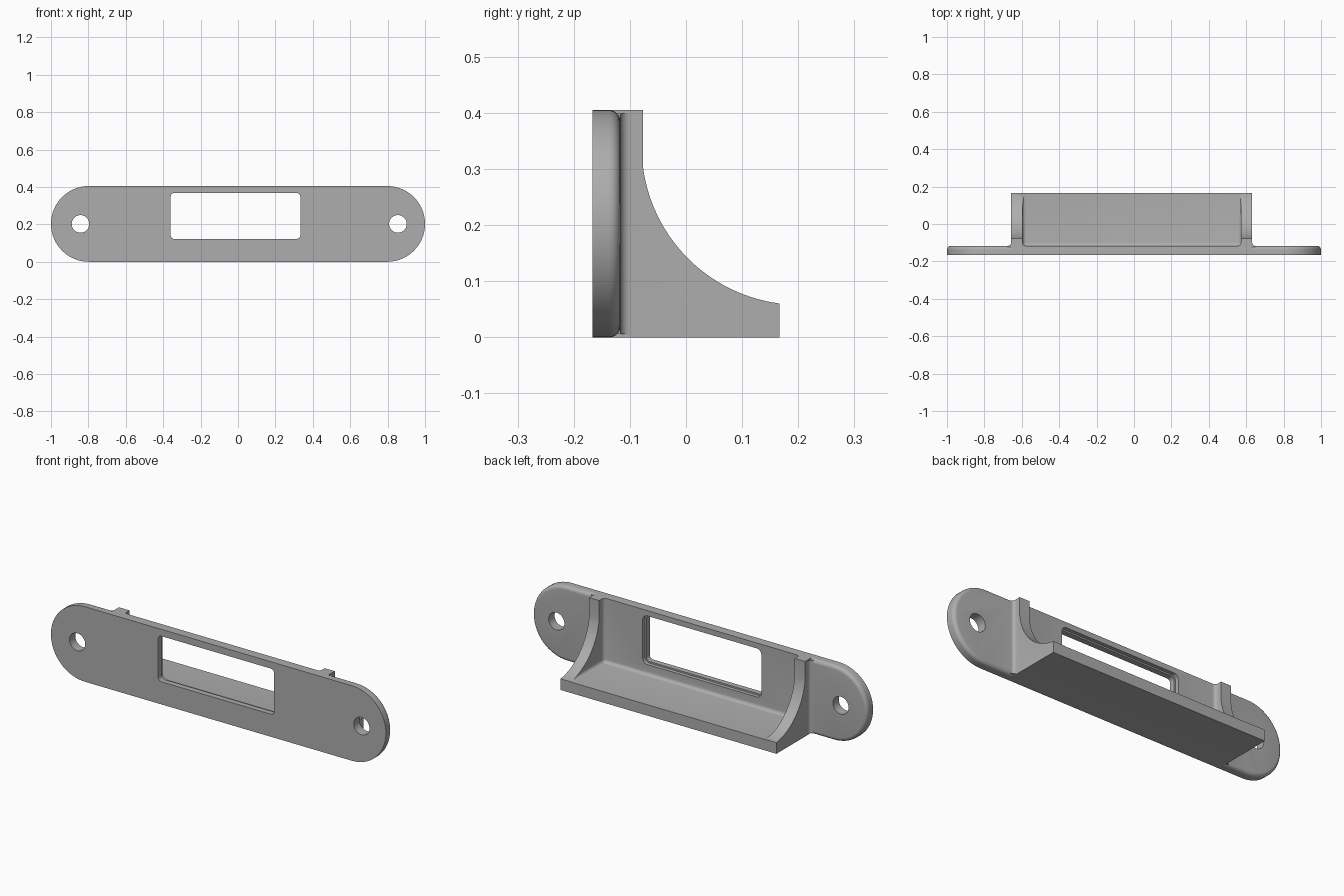
import bpy, bmesh, math

if "Cube" in bpy.data.objects:
    bpy.data.objects.remove(bpy.data.objects["Cube"])

GREY = bpy.data.materials.new("plain grey")
GREY.diffuse_color = (0.42, 0.42, 0.42, 1)
GREY.use_nodes = True
GREY.node_tree.nodes["Principled BSDF"].inputs["Base Color"].default_value = GREY.diffuse_color

H = 0.405                      # plate height
FRONT, BACK = -0.167, -0.117   # plate faces
X0, X1 = -0.657, 0.632         # outer sides of the shelf box


def loft(name, rings):
    """Closed solid skinned through equal-length rings of 3D points."""
    bm = bmesh.new()
    vs = [[bm.verts.new(p) for p in ring] for ring in rings]
    n = len(vs[0])
    for a, b in zip(vs, vs[1:]):
        for i in range(n):
            bm.faces.new((a[i], a[(i + 1) % n], b[(i + 1) % n], b[i]))
    bm.faces.new(vs[0])
    bm.faces.new(vs[-1])
    bmesh.ops.recalc_face_normals(bm, faces=bm.faces)
    me = bpy.data.meshes.new(name)
    bm.to_mesh(me)
    bm.free()
    ob = bpy.data.objects.new(name, me)
    bpy.context.collection.objects.link(ob)
    me.materials.append(GREY)
    return ob


def arc(cx, cy, r, a0, a1, n):
    return [(cx + r * math.cos(math.radians(a0 + (a1 - a0) * i / n)),
             cy + r * math.sin(math.radians(a0 + (a1 - a0) * i / n))) for i in range(n + 1)]


def combine(target, other, op):
    """Boolean the other solid into the target, then remove it."""
    m = target.modifiers.new("combine", 'BOOLEAN')
    m.operation, m.solver, m.object = op, 'EXACT', other
    bpy.context.view_layer.objects.active = target
    bpy.ops.object.modifier_apply(modifier=m.name)
    bpy.data.objects.remove(other, do_unlink=True)


def stadium(y, inset):
    r = H / 2
    pts = arc(1 - r, r, r - inset, -90, 90, 32) + arc(-1 + r, r, r - inset, 90, 270, 32)
    return [(x, y, z) for x, z in pts]


def rounded_window(name, x0, x1, z0, z1, r, y0, y1):
    pts = (arc(x1 - r, z0 + r, r, -90, 0, 6) + arc(x1 - r, z1 - r, r, 0, 90, 6)
           + arc(x0 + r, z1 - r, r, 90, 180, 6) + arc(x0 + r, z0 + r, r, 180, 270, 6))
    return loft(name, [[(x, y, z) for x, z in pts] for y in (y0, y1)])


# mounting plate with a rounded back rim
R = 0.02
rings = [stadium(FRONT, 0)]
for i in range(7):
    a = math.pi / 2 * i / 6
    rings.append(stadium(BACK - R + R * math.sin(a), R - R * math.cos(a)))
plate = loft("strike_plate", rings)

# shelf box: side profile with a concave sweep
cy, cz, cr = 0.203, 0.340, 0.282
a0 = 180 + math.degrees(math.asin((cz - 0.305) / cr))
a1 = 270 - math.degrees(math.asin((cy - 0.167) / cr))
profile = [(-0.15, 0), (0.167, 0)] + arc(cy, cz, cr, a1, a0, 28) + [(-0.077, H), (-0.15, H)]
box = loft("shelf_box", [[(x, y, z) for y, z in profile] for x in (X0, X1)])

# hollow between the side walls, with soft inner corners
cx0, cx1, cz0 = -0.595, 0.572, 0.059
base = [(cx0, BACK), (cx1, BACK), (cx1, 0.4), (cx0, 0.4)]
hollow = loft("hollow_cutter", [[(x, y, z) for x, y in base] for z in (cz0, 0.6)])
bm = bmesh.new()
bm.from_mesh(hollow.data)


def on_inner_planes(v):
    return (abs(v.co.y - BACK) < 1e-4) + (abs(v.co.z - cz0) < 1e-4)


edges = []
for e in bm.edges:
    mid = (e.verts[0].co + e.verts[1].co) / 2
    planes = ((abs(mid.y - BACK) < 1e-4) + (abs(mid.z - cz0) < 1e-4)
              + (abs(mid.x - cx0) < 1e-4 or abs(mid.x - cx1) < 1e-4))
    if planes >= 2 and mid.y < 0.39 and mid.z < 0.59:
        edges.append(e)
bmesh.ops.bevel(bm, geom=edges, offset=0.018, segments=5, profile=0.5, affect='EDGES')
bm.to_mesh(hollow.data)
bm.free()

# small fillets where the box meets the plate ends
for x, s in ((X0, -1), (X1, 1)):
    r = 0.018
    curve = arc(x + s * r, BACK + r, r, 270, 180 if s > 0 else 360, 6)
    pts = curve + [(x - s * 0.01, BACK + r), (x - s * 0.01, BACK - 0.01), (x + s * r, BACK - 0.01)]
    combine(box, loft("fillet", [[(a, b, z) for a, b in pts] for z in (0.006, H - 0.006)]), 'UNION')

combine(plate, box, 'UNION')
combine(plate, hollow, 'DIFFERENCE')

# latch window with a narrow rebate at the back
combine(plate, rounded_window("window_cutter", -0.36, 0.333, 0.122, 0.368, 0.02, -0.3, 0.0), 'DIFFERENCE')
combine(plate, rounded_window("rebate_cutter", -0.368, 0.341, 0.114, 0.376, 0.028, -0.137, 0.0), 'DIFFERENCE')

# screw holes
for x in (-0.842, 0.855):
    hole = [[(a, y, b) for a, b in arc(x, H / 2, 0.047, 0, 350, 35)] for y in (-0.3, 0.0)]
    combine(plate, loft("screw_hole_cutter", hole), 'DIFFERENCE')

bpy.ops.object.select_all(action='DESELECT')
plate.select_set(True)
bpy.context.view_layer.objects.active = plate
bpy.ops.object.shade_smooth_by_angle(angle=math.radians(30))
